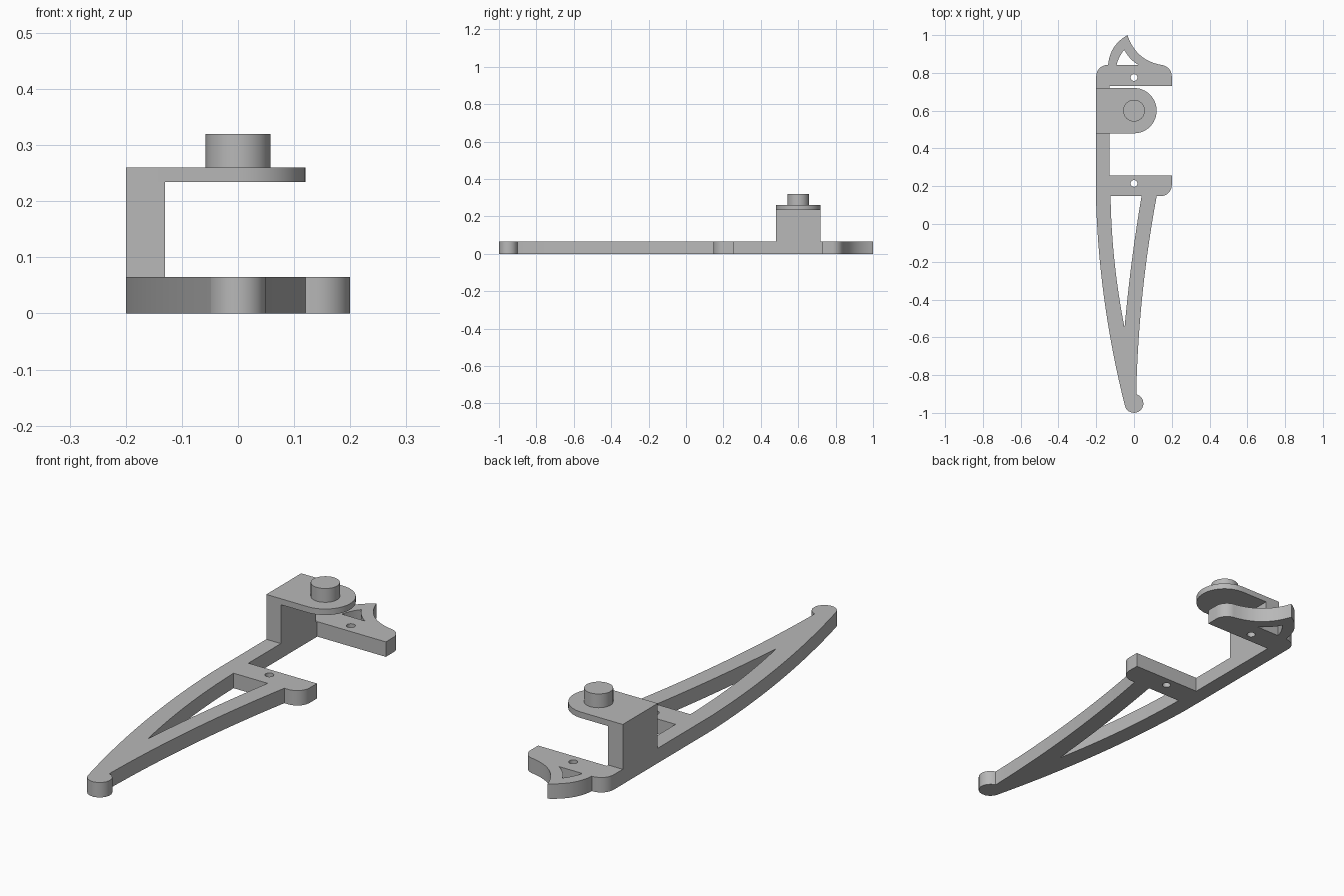
import bpy, bmesh
from math import cos, sin, radians

if "Cube" in bpy.data.objects:
    bpy.data.objects.remove(bpy.data.objects["Cube"], do_unlink=True)

grey = bpy.data.materials.new("plain_grey")
grey.use_nodes = True
colour = (0.48, 0.48, 0.48, 1)
grey.diffuse_color = colour
grey.node_tree.nodes["Principled BSDF"].inputs["Base Color"].default_value = colour


def arc(cx, cy, r, start, end, steps=12):
    angles = [radians(start + (end - start) * i / steps) for i in range(steps + 1)]
    return [(cx + r * cos(a), cy + r * sin(a)) for a in angles]


def circle(cx, cy, r, steps=32):
    return arc(cx, cy, r, 0, 360, steps)[:-1]


def bow(a, mid, b, steps=16):
    """Smooth curve from a to b that passes through mid."""
    ctrl = [2 * m - (p + q) / 2 for p, m, q in zip(a, mid, b)]
    pts = []
    for i in range(steps + 1):
        t = i / steps
        pts.append(tuple((1 - t) ** 2 * p + 2 * t * (1 - t) * c + t * t * q
                         for p, c, q in zip(a, ctrl, b)))
    return pts


def slab(name, loops, z0, z1):
    """Extrude a flat outline, with further loops as holes, from z0 to z1."""
    curve = bpy.data.curves.new(name + "_outline", "CURVE")
    curve.dimensions = "2D"
    curve.fill_mode = "BOTH"
    curve.extrude = (z1 - z0) / 2
    for loop in loops:
        pts = [p for i, p in enumerate(loop)
               if abs(p[0] - loop[i - 1][0]) + abs(p[1] - loop[i - 1][1]) > 1e-4]
        spline = curve.splines.new("POLY")
        spline.points.add(len(pts) - 1)
        for point, (x, y) in zip(spline.points, pts):
            point.co = (x, y, 0, 1)
        spline.use_cyclic_u = True
    temp = bpy.data.objects.new(name + "_temp", curve)
    bpy.context.collection.objects.link(temp)
    bpy.context.view_layer.update()
    graph = bpy.context.evaluated_depsgraph_get()
    mesh = bpy.data.meshes.new_from_object(temp.evaluated_get(graph))
    bpy.data.objects.remove(temp, do_unlink=True)
    bpy.data.curves.remove(curve)

    bm = bmesh.new()
    bm.from_mesh(mesh)
    bmesh.ops.remove_doubles(bm, verts=bm.verts, dist=1e-5)
    bmesh.ops.translate(bm, verts=bm.verts, vec=(0, 0, (z0 + z1) / 2))
    bmesh.ops.recalc_face_normals(bm, faces=bm.faces)
    bm.to_mesh(mesh)
    bm.free()
    mesh.materials.clear()
    mesh.materials.append(grey)
    ob = bpy.data.objects.new(name, mesh)
    bpy.context.collection.objects.link(ob)
    bpy.ops.object.select_all(action="DESELECT")
    ob.select_set(True)
    bpy.context.view_layer.objects.active = ob
    bpy.ops.object.shade_smooth_by_angle(angle=radians(30))
    return ob


# Base plate: rounded tail, curved arm, two cross bars and a pointed fin
outline = (
    arc(0, -0.95, 0.05, 195, 435)
    + bow((0.012, -0.89), (0.045, -0.37), (0.12, 0.147))
    + arc(0.14, 0.207, 0.06, 270, 360)
    + [(0.2, 0.257), (-0.13, 0.257), (-0.13, 0.73), (0.2, 0.73)]
    + arc(0.14, 0.782, 0.06, 0, 85)
    + bow((0.14, 0.843), (0.031, 0.895), (-0.035, 1.0))
    + bow((-0.035, 1.0), (-0.107, 0.934), (-0.137, 0.843))
    + arc(-0.14, 0.782, 0.06, 90, 180)
    + bow((-0.2, 0.1), (-0.153, -0.43), (-0.048, -0.963))
)
arm_window = (
    bow((-0.124, 0.147), (-0.103, -0.2), (-0.05, -0.55))
    + bow((-0.05, -0.55), (-0.012, -0.2), (0.04, 0.147))
)
fin_window = (
    [(-0.092, 0.843)]
    + bow((0.022, 0.843), (-0.018, 0.875), (-0.052, 0.922), 8)
    + bow((-0.052, 0.922), (-0.076, 0.885), (-0.092, 0.843), 8)[:-1]
)
screw_holes = [circle(0, y, 0.018, 24) for y in (0.215, 0.775)]
slab("base_plate", [outline, arm_window, fin_window] + screw_holes, 0, 0.065)

# Upright wall carrying the raised shelf
slab("upright_wall", [[(-0.2, 0.48), (-0.13, 0.48), (-0.13, 0.72), (-0.2, 0.72)]],
     0.065, 0.234)

# Raised shelf with a round end, and its pin
slab("raised_shelf", [[(-0.2, 0.72), (-0.2, 0.48)] + arc(0, 0.6, 0.12, -90, 90, 24)],
     0.234, 0.26)
slab("pin", [circle(0, 0.6, 0.0575)], 0.26, 0.32)
